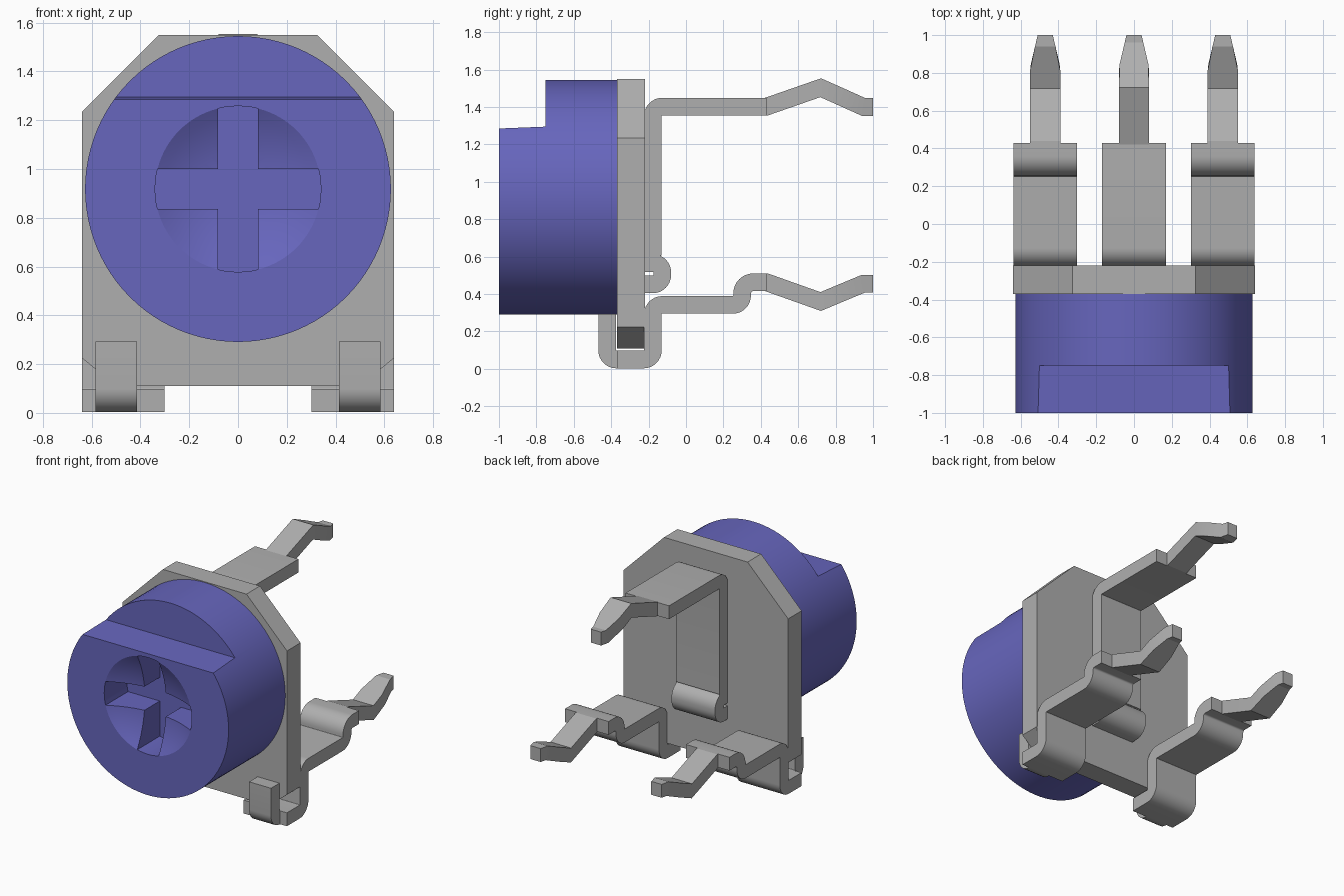
import bpy, bmesh, math
from mathutils import Vector, Matrix

cube = bpy.data.objects.get("Cube")
if cube:
    bpy.data.objects.remove(cube, do_unlink=True)


def material(name, rgb):
    m = bpy.data.materials.new(name)
    m.diffuse_color = (*rgb, 1)
    m.use_nodes = True
    m.node_tree.nodes["Principled BSDF"].inputs["Base Color"].default_value = (*rgb, 1)
    return m


GREY = material("metal grey", (0.43, 0.43, 0.43))
VIOLET = material("violet blue", (0.135, 0.132, 0.51))


def finish(bm, name, mat, angle=None):
    """Turn a bmesh into a coloured object."""
    bmesh.ops.recalc_face_normals(bm, faces=bm.faces)
    mesh = bpy.data.meshes.new(name)
    bm.to_mesh(mesh)
    bm.free()
    mesh.materials.append(mat)
    ob = bpy.data.objects.new(name, mesh)
    bpy.context.collection.objects.link(ob)
    if angle:
        smooth(ob, angle)
    return ob


def smooth(ob, angle):
    bpy.ops.object.select_all(action='DESELECT')
    ob.select_set(True)
    bpy.context.view_layer.objects.active = ob
    bpy.ops.object.shade_smooth_by_angle(angle=math.radians(angle))


def prism(name, points, vector, mat):
    """Extrude a flat outline along a vector."""
    bm = bmesh.new()
    face = bm.faces.new([bm.verts.new(p) for p in points])
    new = bmesh.ops.extrude_face_region(bm, geom=[face])["geom"]
    bmesh.ops.translate(bm, vec=vector, verts=[v for v in new if isinstance(v, bmesh.types.BMVert)])
    return finish(bm, name, mat)


def rounded(path, steps=8):
    """Replace corners of a (y, z, radius) path with arcs."""
    out = []
    for i, (y, z, r) in enumerate(path):
        p = Vector((y, z))
        if r == 0:
            out.append(p)
            continue
        a = (Vector(path[i - 1][:2]) - p).normalized()
        b = (Vector(path[i + 1][:2]) - p).normalized()
        half = a.angle(b) / 2
        centre = p + (a + b).normalized() * r / math.sin(half)
        start = p + a * r / math.tan(half) - centre
        end = p + b * r / math.tan(half) - centre
        turn = start.angle_signed(end)
        for k in range(steps + 1):
            out.append(centre + Matrix.Rotation(-turn * k / steps, 2) @ start)
    return out


def ribbon(name, path, x, half_width, thick=0.094):
    """Bent metal strip following a path in the side plane."""
    pts = rounded(path)
    width = half_width if callable(half_width) else (lambda y: half_width)
    bm = bmesh.new()
    rings = []
    for i, p in enumerate(pts):
        d0 = (p - pts[i - 1]).normalized() if i else (pts[1] - p).normalized()
        d1 = (pts[i + 1] - p).normalized() if i < len(pts) - 1 else d0
        n0, n1 = Vector((-d0.y, d0.x)), Vector((-d1.y, d1.x))
        m = (n0 + n1).normalized()
        off = m * (thick / 2 / m.dot(n1))
        ring = []
        for side, sx in ((1, -1), (1, 1), (-1, 1), (-1, -1)):
            q = p + off * side
            ring.append(bm.verts.new((x + sx * width(q.x), q.x, q.y)))
        rings.append(ring)
    for a, b in zip(rings, rings[1:]):
        for k in range(4):
            bm.faces.new((a[k], a[(k + 1) % 4], b[(k + 1) % 4], b[k]))
    bm.faces.new(rings[0])
    bm.faces.new(rings[-1])
    return finish(bm, name, GREY, 14)


def pin_width(y):
    return 0.08 - 0.04 * max(0, min(1, (y - 0.83) / 0.17))


# Base plate with clipped corners
half = [(0.5, 0.11), (0.64, 0.225), (0.64, 1.235), (0.325, 1.55)]
outline = half + [(-x, z) for x, z in reversed(half)]
prism("base_plate", [(x, -0.37, z) for x, z in outline], (0, 0.15, 0), GREY)

# Rotor: lathed drum with a shallow spherical dish in its front
CZ, R, DISH, DEPTH = 0.918, 0.627, 0.34, 0.09
ball = (DISH ** 2 + DEPTH ** 2) / (2 * DEPTH)
edge = math.asin(DISH / ball)
profile = [(0, -0.37), (R, -0.37), (R, -1)]
for k in range(9):
    t = edge * (1 - k / 8)
    profile.append((ball * math.sin(t), -1 + DEPTH - ball * (1 - math.cos(t))))
bm = bmesh.new()
vs = [bm.verts.new((r, y, CZ)) for r, y in profile]
es = [bm.edges.new(e) for e in zip(vs, vs[1:])]
bmesh.ops.spin(bm, geom=vs + es, cent=(0, 0, CZ), axis=(0, 1, 0), angle=2 * math.pi, steps=96)
bmesh.ops.remove_doubles(bm, verts=bm.verts, dist=1e-4)
rotor = finish(bm, "rotor", VIOLET)

# Cutters: step across the rotor top, and the cross-shaped driver slot
step = prism("step_cutter", [(-1, y, z) for y, z in
             ((-1.05, 1.283), (-0.75, 1.295), (-0.75, 1.8), (-1.05, 1.8))], (2, 0, 0), VIOLET)
ARM = 0.083
tip = math.asin(ARM / DISH)
cross = []
for q in range(4):
    a = q * math.pi / 2
    for k in range(7):
        t = a + tip * (k / 3 - 1)
        cross.append((DISH * math.cos(t), -1.1, CZ + DISH * math.sin(t)))
    c = a + math.pi / 4
    cross.append((ARM * math.sqrt(2) * math.cos(c), -1.1, CZ + ARM * math.sqrt(2) * math.sin(c)))
slot = prism("slot_cutter", cross, (0, 0.35, 0), VIOLET)

bpy.context.view_layer.objects.active = rotor
for cutter in (step, slot):
    cutter.hide_render = True
    mod = rotor.modifiers.new("cut", 'BOOLEAN')
    mod.operation, mod.solver, mod.object = 'DIFFERENCE', 'EXACT', cutter
    bpy.ops.object.modifier_apply(modifier=mod.name)
    bpy.data.objects.remove(cutter, do_unlink=True)
smooth(rotor, 20)

# Side terminals: wide strip under the plate, front tab and tapered pin
for side, label in ((1, "left"), (-1, "right")):
    x = 0.47 * side
    ribbon(label + "_terminal", [(-0.37, 0.05, 0), (-0.177, 0.05, 0.05), (-0.177, 0.342, 0.05),
           (0.30, 0.342, 0.05), (0.30, 0.463, 0.06), (0.43, 0.463, 0)], x, 0.169)
    ribbon(label + "_front_tab", [(-0.422, 0.293, 0), (-0.422, 0.05, 0.05), (-0.36, 0.05, 0)],
           0.5 * side, 0.085)
    ribbon(label + "_pin", [(0.40, 0.463, 0), (0.43, 0.463, 0), (0.72, 0.36, 0),
           (0.83, 0.406, 0), (0.95, 0.456, 0), (1.0, 0.456, 0)], x, pin_width)

# Centre terminal: curled foot, upright strip, top shelf and pin
ribbon("centre_terminal", [(-0.22, 0.452, 0), (-0.127, 0.452, 0.05), (-0.127, 0.565, 0.048),
       (-0.177, 0.565, 0), (-0.177, 1.402, 0.05), (0.43, 1.402, 0)], 0, 0.169)
ribbon("centre_pin", [(0.40, 1.402, 0), (0.43, 1.402, 0), (0.72, 1.503, 0),
       (0.83, 1.454, 0), (0.95, 1.4, 0), (1.0, 1.4, 0)], 0, pin_width)
